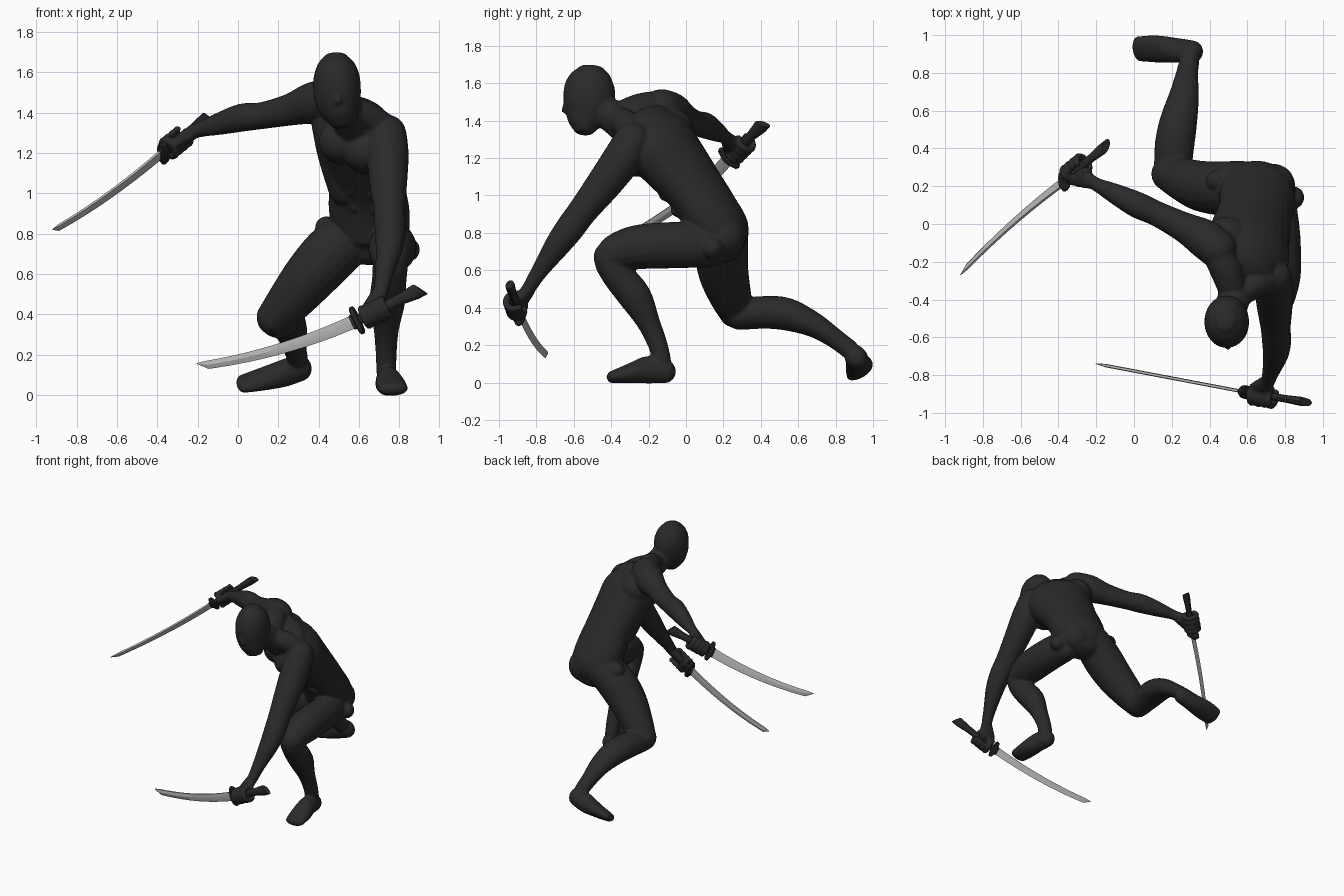
import bpy, bmesh, math
from mathutils import Vector as V, Matrix

if "Cube" in bpy.data.objects:
    bpy.data.objects.remove(bpy.data.objects["Cube"])


def material(name, c):
    m = bpy.data.materials.new(name)
    m.diffuse_color = (*c, 1)
    m.use_nodes = True
    m.node_tree.nodes["Principled BSDF"].inputs["Base Color"].default_value = m.diffuse_color
    return m


DARK = material("dark cloth", (0.023, 0.023, 0.023))
GRIP = material("dark grip", (0.022, 0.022, 0.023))
STEEL = material("grey steel", (0.48, 0.48, 0.48))


def finish(bm, name, mat, angle=None):
    bmesh.ops.recalc_face_normals(bm, faces=bm.faces[:])
    me = bpy.data.meshes.new(name)
    bm.to_mesh(me)
    bm.free()
    ob = bpy.data.objects.new(name, me)
    bpy.context.collection.objects.link(ob)
    me.materials.append(mat)
    if angle:
        bpy.ops.object.select_all(action='DESELECT')
        ob.select_set(True)
        bpy.context.view_layer.objects.active = ob
        bpy.ops.object.shade_smooth_by_angle(angle=math.radians(angle))
    return ob


def skin(bm, rings):
    """Bridge rings of vertex positions and close both ends."""
    rows = [[bm.verts.new(p) for p in r] for r in rings]
    n = len(rows[0])
    for a, b in zip(rows, rows[1:]):
        for i in range(n):
            bm.faces.new((a[i], a[(i + 1) % n], b[(i + 1) % n], b[i]))
    bm.faces.new(rows[0][::-1])
    bm.faces.new(rows[-1])


def tube(bm, pts, side=(1, 0, 0), side2=None, seg=18, sub=4, cap=1):
    """Smooth elliptical tube with round ends; pts are (x, y, z, ra[, rb])."""
    side, side2 = V(side), V(side2 or side)
    P = [(V(p[:3]), p[3], p[-1]) for p in pts]
    P = [P[0]] + P + [P[-1]]

    def cr(a, b, c, d, t):
        return 0.5 * (2 * b + (c - a) * t + (2 * a - 5 * b + 4 * c - d) * t * t
                      + (3 * b - a - 3 * c + d) * t ** 3)
    line = []
    for i in range(1, len(P) - 2):
        for j in range(sub):
            line.append([cr(*(P[i + k][q] for k in (-1, 0, 1, 2)), j / sub) for q in range(3)])
    line.append(list(P[-1]))
    rings = []
    m = len(line) - 1

    def ring(c, t, f, ra, rb):
        s = side.lerp(side2, f)
        a = (s - t * s.dot(t)).normalized()
        b = t.cross(a)
        rings.append([c + a * ra * math.cos(2 * math.pi * k / seg) +
                      b * rb * math.sin(2 * math.pi * k / seg) for k in range(seg)])
    caps = [math.radians(x) for x in (82, 62, 40, 20)]
    t0 = (line[1][0] - line[0][0]).normalized()
    t1 = (line[m][0] - line[m - 1][0]).normalized()
    for a in caps:
        c, ra, rb = line[0]
        ring(c - t0 * cap * min(ra, rb) * math.sin(a), t0, 0, ra * math.cos(a), rb * math.cos(a))
    for i, (c, ra, rb) in enumerate(line):
        t = (line[min(i + 1, m)][0] - line[max(i - 1, 0)][0]).normalized()
        ring(c, t, i / m, ra, rb)
    for a in caps[::-1]:
        c, ra, rb = line[m]
        ring(c + t1 * cap * min(ra, rb) * math.sin(a), t1, 1, ra * math.cos(a), rb * math.cos(a))
    skin(bm, rings)


def blob(bm, p, r):
    bmesh.ops.create_icosphere(bm, subdivisions=3, radius=r, matrix=Matrix.Translation(p))


body = bmesh.new()

# torso, neck and head
tube(body, [(.66, .2, .72, .15, .11), (.66, .185, .80, .19, .155), (.65, .12, .92, .205, .152),
            (.64, .05, 1.03, .2, .15), (.615, -.06, 1.17, .22, .167),
            (.597, -.15, 1.28, .238, .174), (.585, -.22, 1.37, .19, .13)],
     (1, -.12, -.05), (.8, -.5, -.35), seg=24, cap=.7)
tube(body, [(.57, -.29, 1.34, .095), (.53, -.39, 1.42, .088), (.505, -.47, 1.47, .085)])
tube(body, [(.485, -.505, 1.678, .058, .07), (.486, -.508, 1.645, .09, .106),
            (.489, -.515, 1.58, .114, .135), (.492, -.52, 1.50, .118, .137),
            (.50, -.53, 1.44, .108, .12), (.513, -.54, 1.39, .088, .094),
            (.525, -.545, 1.345, .06, .055)], seg=24, cap=.35)

# brow and nose under the mask
tube(body, [(.43, -.605, 1.52, .018), (.492, -.638, 1.505, .02), (.555, -.605, 1.52, .018)],
     (0, 0, 1), seg=10)
tube(body, [(.493, -.64, 1.5, .014), (.497, -.65, 1.455, .017)], seg=10)

# shoulder, chest, flank, buttock and hip masses
tube(body, [(.53, -.38, 1.42, .07), (.49, -.25, 1.46, .085), (.44, -.15, 1.48, .08)])
tube(body, [(.55, -.37, 1.41, .07), (.64, -.32, 1.38, .075), (.73, -.28, 1.32, .07)], (0, 0, 1))
tube(body, [(.475, -.1, 1.34, .11), (.495, -.06, 1.2, .102), (.54, .01, 1.03, .095)])
for p, r in [((.49, -.08, 1.35), .12), ((.67, -.16, 1.28), .125), ((.51, -.22, 1.255), .11),
             ((.63, -.265, 1.21), .11), ((.735, .2, .78), .12), ((.57, .2, .79), .135),
             ((.842, .14, .72), .06), ((.438, .23, .83), .056)]:
    blob(body, p, r)

# stomach muscles
for k in range(3):
    c = V((.64, -.03, .93)).lerp(V((.60, -.16, 1.10)), k / 2)
    for s in (-.055, .055):
        blob(body, c + V((.95, -.25, -.15)) * s, .038)

# arms
tube(body, [(.44, -.13, 1.465, .105), (.36, -.07, 1.445, .102), (.26, -.015, 1.415, .08),
            (.12, .055, 1.385, .067), (.02, .10, 1.375, .07), (-.09, .155, 1.345, .056),
            (-.18, .20, 1.318, .039), (-.22, .22, 1.305, .035)], (0, 0, 1))
tube(body, [(.735, -.285, 1.29, .102), (.742, -.345, 1.19, .105), (.745, -.44, 1.06, .095),
            (.75, -.55, .92, .08), (.755, -.62, .825, .078), (.75, -.69, .73, .068),
            (.725, -.78, .60, .046), (.71, -.83, .52, .038)])

# bent front leg: thigh, shin, foot
tube(body, [(.755, .13, .735, .1, .12), (.765, -.05, .735, .115, .125), (.765, -.25, .725, .12),
            (.76, -.36, .70, .104), (.757, -.405, .67, .09)])
tube(body, [(.755, -.40, .64, .088), (.75, -.36, .57, .086), (.74, -.27, .455, .088),
            (.735, -.20, .32, .062), (.735, -.15, .2, .052), (.735, -.13, .12, .05)])
tube(body, [(.737, -.11, .058, .056, .062), (.745, -.2, .068, .062, .074),
            (.757, -.29, .05, .076, .056), (.77, -.39, .03, .074, .034)])

# trailing back leg: thigh, shin, foot turned sideways
tube(body, [(.55, .2, .78, .135), (.46, .19, .70, .143), (.36, .2, .59, .135),
            (.26, .235, .47, .115), (.185, .265, .385, .094)], (0, 1, 0))
tube(body, [(.205, .29, .365, .1, .085), (.215, .42, .375, .105, .088),
            (.235, .54, .365, .1, .088), (.265, .68, .31, .08, .068),
            (.28, .79, .24, .06, .054), (.295, .87, .18, .052, .052)])
tube(body, [(.305, .91, .135, .06, .07), (.22, .92, .105, .065, .068),
            (.12, .927, .078, .078, .05), (.025, .927, .055, .074, .033)], (0, .87, .49))


def sword(label, guard, tip, pommel, convex, wrist):
    guard, tip, pommel, wrist = V(guard), V(tip), V(pommel), V(wrist)
    d = (guard - tip).normalized()
    w = V(convex)
    w = (w - d * w.dot(d)).normalized()
    n = d.cross(w)
    length = (guard - tip).length

    # curved blade with a slanted point
    bm = bmesh.new()
    rings = []
    for k in range(17):
        t = k / 16 * .94
        hw = .034 - .014 * t
        c = guard - d * length * t + w * .12 * t * (1 - t)
        rings.append([c + w * hw, c + n * .009, c - w * hw + n * .006,
                      c - w * hw - n * .006, c - n * .009])
    rings.append([tip - w * .014 + (p - c) * .12 for p in rings[-1]])
    skin(bm, rings)
    finish(bm, label + " blade", STEEL, 25)

    # flaring grip with slanted end
    h = (pommel - guard).normalized()
    hl = (pommel - guard).length
    hw_ = (w - h * w.dot(h)).normalized()
    hn = h.cross(hw_)

    def oval(s, a, b, slant=0, seg=12):
        out = []
        for k in range(seg):
            x, y = math.cos(2 * math.pi * k / seg), math.sin(2 * math.pi * k / seg)
            out.append(guard + h * (s + slant * x) + hw_ * a * x + hn * b * y)
        return out
    bm = bmesh.new()
    skin(bm, [oval(-.01, .027, .02), oval(hl * .3, .025, .019), oval(hl * .65, .028, .02),
              oval(hl * .88, .038, .024), oval(hl * .96, .036, .022, .022)])
    finish(bm, label + " grip", GRIP, 40)

    # oval guard and collar
    bm = bmesh.new()
    skin(bm, [oval(-.03, .037, .016), oval(-.014, .04, .02), oval(-.014, .064, .03),
              oval(-.008, .074, .036), oval(.008, .074, .036), oval(.014, .064, .03)])
    finish(bm, label + " guard", GRIP, 30)

    # hand wrapped round the grip, merged into the body
    c = guard + h * .1
    u = wrist - c
    u = (u - h * u.dot(h)).normalized()
    v = h.cross(u)
    c -= u * .006
    palm = c + u * .042
    tube(body, [(*wrist, .037, .035), (*wrist.lerp(palm, .5), .05, .036),
                (*palm, .064, .028)], h)
    for k in range(4):
        o = c + h * (-.054 + .037 * k)
        arc = [o + .046 * (u * math.cos(a) + v * math.sin(a))
               for a in (math.radians(x) for x in range(-20, 261, 40))]
        tube(body, [(*p, .019) for p in arc], h, seg=10, sub=2)
    tube(body, [(*(palm - h * .03), .024), (*(c - v * .046 - h * .05), .02),
                (*(c - u * .038 - v * .02 - h * .045), .018)], h, seg=10)


sword("low sword", (.59, -.89, .37), (-.2, -.74, .142), (.92, -.945, .53), (0, 0, -1),
      (.71, -.83, .52))
sword("high sword", (-.37, .23, 1.20), (-.92, -.26, .81), (-.14, .42, 1.39), (-.04, .68, -.74),
      (-.22, .22, 1.305))

# fuse the body parts into one smooth skin
figure = finish(body, "figure", DARK)
rm = figure.modifiers.new("fuse", 'REMESH')
rm.mode = 'VOXEL'
rm.voxel_size = .008
rm.use_smooth_shade = True
sm = figure.modifiers.new("soften", 'SMOOTH')
sm.factor = .5
sm.iterations = 6
